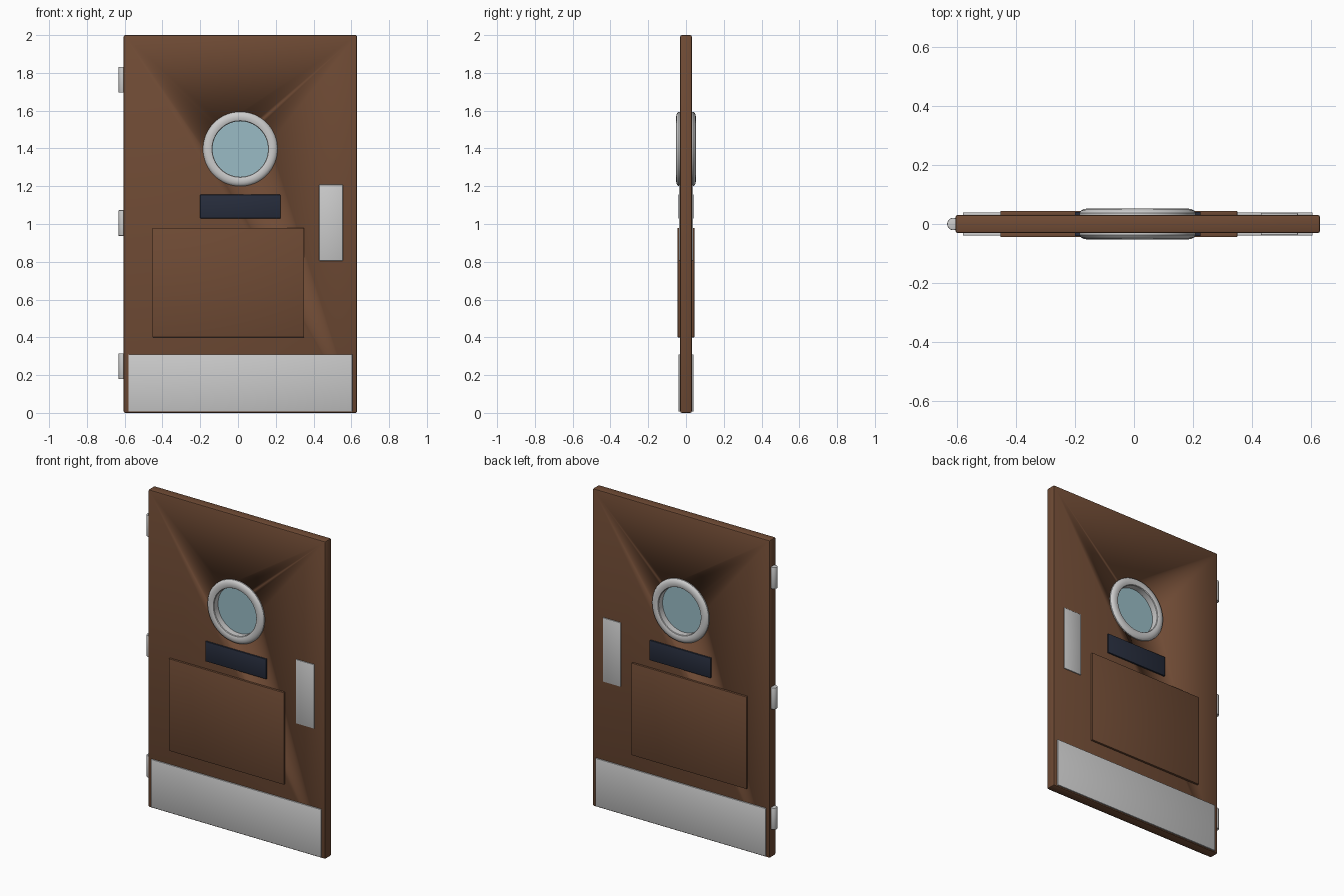
import bpy, bmesh, math
from mathutils import Matrix

if "Cube" in bpy.data.objects:
    bpy.data.objects.remove(bpy.data.objects["Cube"])

WINDOW_X, WINDOW_Z = 0.012, 1.397


def material(name, rgb):
    m = bpy.data.materials.new(name)
    m.diffuse_color = (*rgb, 1)
    m.use_nodes = True
    m.node_tree.nodes["Principled BSDF"].inputs["Base Color"].default_value = m.diffuse_color
    return m


WOOD = material("brown_wood", (0.16, 0.07, 0.035))
DARK = material("dark_sign", (0.02, 0.026, 0.046))
GLASS = material("blue_glass", (0.32, 0.5, 0.56))


def finish(name, bm, mat=None):
    bmesh.ops.recalc_face_normals(bm, faces=bm.faces)
    me = bpy.data.meshes.new(name)
    bm.to_mesh(me)
    bm.free()
    ob = bpy.data.objects.new(name, me)
    bpy.context.collection.objects.link(ob)
    if mat:
        me.materials.append(mat)
    bpy.ops.object.select_all(action='DESELECT')
    ob.select_set(True)
    bpy.context.view_layer.objects.active = ob
    bpy.ops.object.shade_smooth_by_angle(angle=math.radians(35))
    return ob


def box(name, x, y, z, bevel, mat=None, segments=2):
    """Bevelled box from (min, max) pairs."""
    bm = bmesh.new()
    bmesh.ops.create_cube(bm, size=1)
    for v in bm.verts:
        v.co = [sum(r) / 2 + c * (r[1] - r[0]) for c, r in zip(v.co, (x, y, z))]
    bmesh.ops.bevel(bm, geom=bm.edges[:], offset=bevel, segments=segments,
                    profile=0.5, affect='EDGES')
    return finish(name, bm, mat)


def cylinder(name, radius, depth, matrix, mat=None, bevel=0, sides=64):
    bm = bmesh.new()
    bmesh.ops.create_cone(bm, cap_ends=True, segments=sides, radius1=radius,
                          radius2=radius, depth=depth)
    if bevel:
        rims = [e for e in bm.edges if any(len(f.verts) > 4 for f in e.link_faces)]
        bmesh.ops.bevel(bm, geom=rims, offset=bevel, segments=2, profile=0.5,
                        affect='EDGES')
    bm.transform(matrix)
    return finish(name, bm, mat)


def window_matrix():
    return Matrix.Translation((WINDOW_X, 0, WINDOW_Z)) @ Matrix.Rotation(math.pi / 2, 4, 'X')


# Door slab with a round window opening
door = box("door_slab", (-0.605, 0.63), (-0.031, 0.031), (0, 2), 0.008, WOOD)
cutter = cylinder("window_cutter", 0.16, 0.3, window_matrix())
cutter.hide_render = True
mod = door.modifiers.new("opening", 'BOOLEAN')
mod.object = cutter
mod.operation = 'DIFFERENCE'
mod.solver = 'EXACT'
bpy.context.view_layer.objects.active = door
bpy.ops.object.modifier_apply(modifier=mod.name)
bpy.data.objects.remove(cutter)

# Window frame: rounded rim turned around the window axis, lining the opening
half = [(0.147, 0.045), (0.150, 0.049), (0.158, 0.0515), (0.170, 0.0525),
        (0.182, 0.0505), (0.192, 0.045), (0.197, 0.038), (0.197, 0.029),
        (0.165, 0.029)]
profile = half + [(r, -h) for r, h in reversed(half)]
bm = bmesh.new()
verts = [bm.verts.new((r, 0, h)) for r, h in profile]
edges = [bm.edges.new((a, b)) for a, b in zip(verts, verts[1:] + verts[:1])]
bmesh.ops.spin(bm, geom=verts + edges, cent=(0, 0, 0), axis=(0, 0, 1),
               angle=math.tau, steps=64)
bmesh.ops.remove_doubles(bm, verts=bm.verts, dist=1e-5)
bm.transform(window_matrix())
finish("window_frame", bm)

# Glass pane
cylinder("window_glass", 0.15, 0.012, window_matrix(), GLASS)

# Plates fixed to both faces: name, x range, z range, outer face depth, material
plates = [
    ("kick_plate", (-0.58, 0.605), (0.008, 0.31), 0.039, None),
    ("push_plate", (0.43, 0.555), (0.805, 1.208), 0.037, None),
    ("sign_plate", (-0.20, 0.225), (1.03, 1.155), 0.041, DARK),
    ("raised_panel", (-0.452, 0.35), (0.40, 0.98), 0.044, WOOD),
]
for name, x, z, depth, mat in plates:
    for side, s in (("front", -1), ("back", 1)):
        y = sorted((s * 0.029, s * depth))
        box(f"{name}_{side}", x, y, z, 0.002, mat)

# Hinge barrels
for i, z in enumerate((0.247, 1.005, 1.763)):
    cylinder(f"hinge_{i + 1}", 0.021, 0.136, Matrix.Translation((-0.612, 0, z)),
             bevel=0.003, sides=24)
